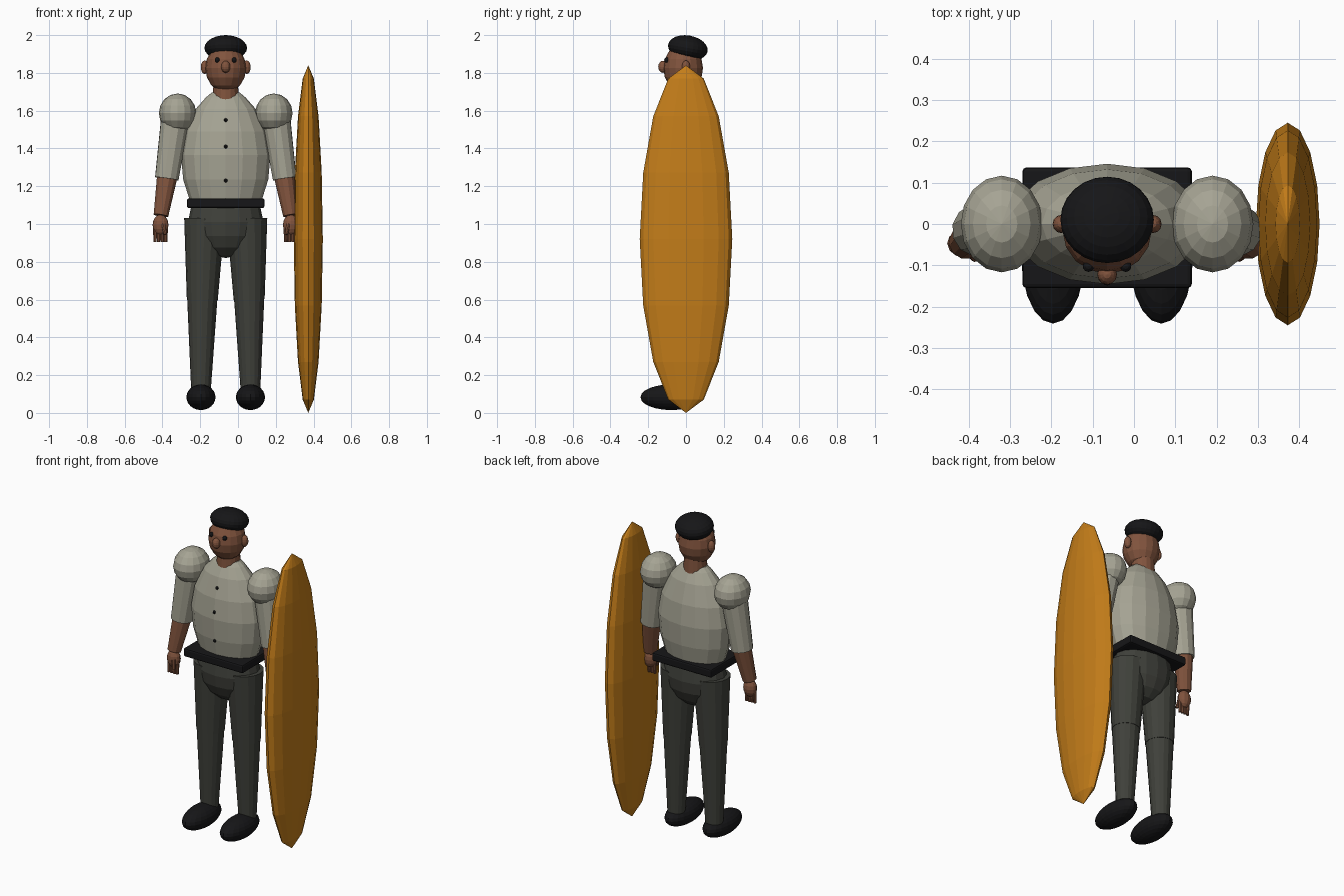
import bpy, bmesh, math
from mathutils import Vector, Matrix

if "Cube" in bpy.data.objects:
    bpy.data.objects.remove(bpy.data.objects["Cube"])

CX = -0.065  # body centre line


def material(name, rgb):
    m = bpy.data.materials.new(name)
    m.diffuse_color = (*rgb, 1)
    m.use_nodes = True
    m.node_tree.nodes["Principled BSDF"].inputs["Base Color"].default_value = m.diffuse_color
    return m


SHIRT = material("shirt cream", (0.38, 0.37, 0.295))
SKIN = material("skin brown", (0.22, 0.088, 0.047))
PANTS = material("trouser grey", (0.05, 0.052, 0.043))
BLACK = material("black", (0.008, 0.008, 0.009))
ORANGE = material("board orange", (0.55, 0.205, 0.01))


def finish(name, bm, mat):
    bmesh.ops.recalc_face_normals(bm, faces=bm.faces)
    me = bpy.data.meshes.new(name)
    bm.to_mesh(me)
    bm.free()
    me.materials.append(mat)
    ob = bpy.data.objects.new(name, me)
    bpy.context.collection.objects.link(ob)
    return ob


def ball(name, loc, radii, mat, seg=16, rings=8, tilt=0):
    bm = bmesh.new()
    m = (Matrix.Translation(loc) @ Matrix.Rotation(tilt, 4, 'X')
         @ Matrix.Diagonal((*radii, 1)))
    bmesh.ops.create_uvsphere(bm, u_segments=seg, v_segments=rings, radius=1, matrix=m)
    return finish(name, bm, mat)


def limb(name, a, b, ra, rb, mat, seg=12):
    """Tapered cylinder from a (radius ra) to b (radius rb)."""
    a, b = Vector(a), Vector(b)
    bm = bmesh.new()
    rot = (b - a).to_track_quat('Z', 'Y').to_matrix().to_4x4()
    bmesh.ops.create_cone(bm, cap_ends=True, segments=seg, radius1=ra, radius2=rb,
                          depth=(b - a).length,
                          matrix=Matrix.Translation((a + b) / 2) @ rot)
    return finish(name, bm, mat)


# Torso: elliptical rings lofted along a profile of (z, half width)
PROFILE = [(1.10, 0.18), (1.14, 0.195), (1.235, 0.225), (1.365, 0.237), (1.49, 0.215),
           (1.61, 0.158), (1.67, 0.105), (1.695, 0.075)]
DEPTH = 0.615
bm = bmesh.new()
rings = []
for z, r in PROFILE:
    rings.append([bm.verts.new((CX + r * math.cos(i * math.tau / 16),
                                r * DEPTH * math.sin(i * math.tau / 16), z))
                  for i in range(16)])
for lo, hi in zip(rings, rings[1:]):
    for i in range(16):
        j = (i + 1) % 16
        bm.faces.new((lo[i], lo[j], hi[j], hi[i]))
bm.faces.new(rings[0])
bm.faces.new(rings[-1])
finish("torso_shirt", bm, SHIRT)


def torso_front(z):
    for (z0, r0), (z1, r1) in zip(PROFILE, PROFILE[1:]):
        if z0 <= z <= z1:
            return -DEPTH * (r0 + (r1 - r0) * (z - z0) / (z1 - z0))


# Shirt buttons
for n, z in enumerate((1.23, 1.41, 1.55)):
    ball(f"button_{n + 1}", (CX, torso_front(z), z), (0.01, 0.008, 0.01), BLACK, 8, 6)

# Belt: wide rounded slab
bm = bmesh.new()
bmesh.ops.create_cube(bm, size=1, matrix=Matrix.Translation((CX, -0.009, 1.11))
                      @ Matrix.Diagonal((0.41, 0.292, 0.052, 1)))
belt = finish("belt", bm, BLACK)
bev = belt.modifiers.new("rounding", 'BEVEL')
bev.width = 0.01
bev.segments = 2

# Hips
ball("hips", (CX, 0, 1.01), (0.2, 0.135, 0.19), PANTS)

# Neck, head and face
limb("neck", (CX, 0, 1.66), (CX, 0, 1.77), 0.07, 0.063, SKIN, 16)
ball("head", (CX, -0.015, 1.825), (0.108, 0.105, 0.128), SKIN)
ball("nose", (CX, -0.122, 1.832), (0.024, 0.025, 0.032), SKIN, 12, 8)
ball("cap", (CX, 0.01, 1.932), (0.113, 0.106, 0.066), BLACK, 24, 12, math.radians(-10))

for s, side in ((-1, "right"), (1, "left")):
    def at(x, y, z):
        return (CX + s * x, y, z)

    ball(f"{side}_ear", at(0.111, 0.0, 1.83), (0.021, 0.022, 0.036), SKIN, 12, 8)
    ball(f"{side}_eye", at(0.045, -0.102, 1.868), (0.014, 0.014, 0.014), BLACK, 10, 6)

    # Arm: puffed shoulder, sleeve, forearm
    ball(f"{side}_shoulder", at(0.255, 0, 1.587), (0.099, 0.117, 0.104), SHIRT)
    limb(f"{side}_sleeve", at(0.265, 0, 1.57), at(0.312, -0.015, 1.24), 0.078, 0.064, SHIRT)
    limb(f"{side}_forearm", at(0.307, -0.01, 1.27), at(0.343, -0.045, 1.045),
         0.057, 0.04, SKIN)

    # Hand with four fingers and a thumb
    ball(f"{side}_palm", at(0.345, -0.047, 0.995), (0.042, 0.034, 0.055), SKIN, 12, 8)
    for n in range(4):
        dx = (n - 1.5) * 0.019
        limb(f"{side}_finger_{n + 1}", at(0.345 + dx, -0.05, 0.985),
             at(0.346 + dx, -0.053, 0.905), 0.0115, 0.009, SKIN, 8)
    limb(f"{side}_thumb", at(0.33, -0.07, 1.0), at(0.32, -0.083, 0.945),
         0.012, 0.009, SKIN, 8)

    # Leg and shoe
    limb(f"{side}_thigh", at(0.112, 0, 1.03), at(0.124, 0, 0.6), 0.108, 0.082, PANTS, 16)
    limb(f"{side}_shin", at(0.124, 0, 0.605), at(0.131, 0, 0.12), 0.08, 0.052, PANTS, 16)
    ball(f"{side}_shoe", at(0.131, -0.078, 0.083), (0.077, 0.163, 0.068), BLACK, 20, 12)

# Long pointed board standing beside the figure
ball("board", (0.372, 0, 0.92), (0.077, 0.245, 0.92), ORANGE)
